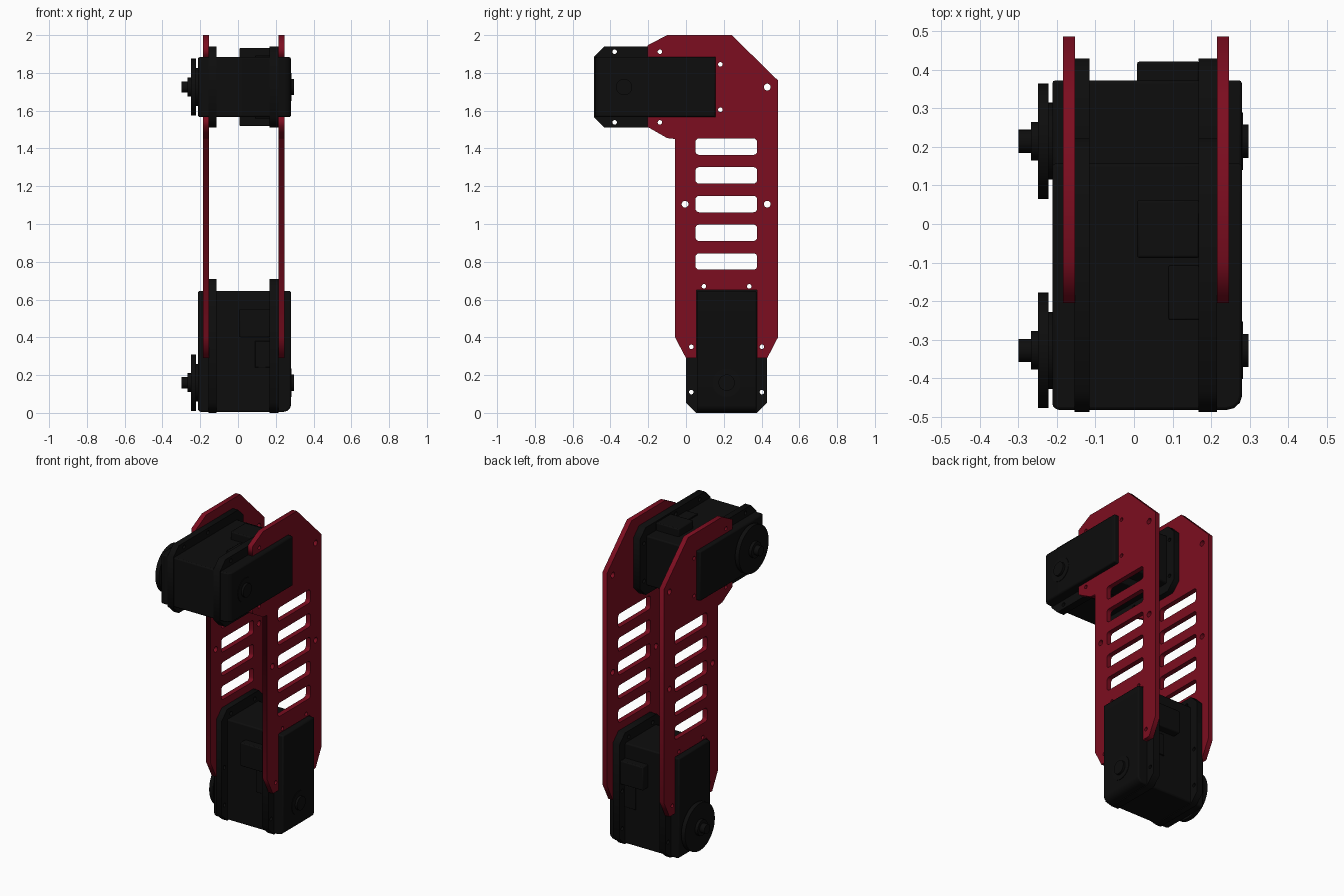
import bpy, bmesh, math
from mathutils import Matrix, Vector

if "Cube" in bpy.data.objects:
    bpy.data.objects.remove(bpy.data.objects["Cube"])


def material(name, rgb):
    m = bpy.data.materials.new(name)
    m.diffuse_color = (*rgb, 1)
    m.use_nodes = True
    m.node_tree.nodes["Principled BSDF"].inputs["Base Color"].default_value = m.diffuse_color
    return m


RED = material("red_metal", (0.2, 0.004, 0.014))
BLACK = material("black_plastic", (0.004, 0.004, 0.004))


def frame(u, v, w, origin):
    """Matrix whose local axes point along u, v, w."""
    m = Matrix((u, v, w)).transposed().to_4x4()
    m.translation = Vector(origin)
    return m


def ring(cx, cy, r, n=20):
    return [(cx + r * math.cos(2 * math.pi * i / n), cy + r * math.sin(2 * math.pi * i / n)) for i in range(n)]


def rounded_slot(x0, x1, y0, y1, r=0.02, n=4):
    pts = []
    corners = [(x1 - r, y1 - r), (x0 + r, y1 - r), (x0 + r, y0 + r), (x1 - r, y0 + r)]
    for k, (cx, cy) in enumerate(corners):
        for i in range(n + 1):
            a = math.pi / 2 * (k + i / n)
            pts.append((cx + r * math.cos(a), cy + r * math.sin(a)))
    return pts


def sheet(name, loops, w0, w1, m, mat):
    """Flat sheet with holes: first loop is the outline, the others are cut out."""
    cu = bpy.data.curves.new(name, 'CURVE')
    cu.dimensions, cu.fill_mode = '2D', 'BOTH'
    cu.extrude = (w1 - w0) / 2
    for loop in loops:
        s = cu.splines.new('POLY')
        s.points.add(len(loop) - 1)
        for p, (x, y) in zip(s.points, loop):
            p.co = (x, y, 0, 1)
        s.use_cyclic_u = True
    ob = bpy.data.objects.new(name, cu)
    bpy.context.collection.objects.link(ob)
    ob.matrix_world = m @ Matrix.Translation((0, 0, (w0 + w1) / 2))
    cu.materials.append(mat)
    bpy.ops.object.select_all(action='DESELECT')
    ob.select_set(True)
    bpy.context.view_layer.objects.active = ob
    bpy.ops.object.convert(target='MESH')


def finish(name, bm, m, bevel=0.0):
    bmesh.ops.recalc_face_normals(bm, faces=bm.faces)
    me = bpy.data.meshes.new(name)
    bm.to_mesh(me)
    bm.free()
    me.materials.append(BLACK)
    ob = bpy.data.objects.new(name, me)
    bpy.context.collection.objects.link(ob)
    ob.matrix_world = m
    if bevel:
        b = ob.modifiers.new("bevel", 'BEVEL')
        b.width, b.segments = bevel, 2
    bpy.ops.object.select_all(action='DESELECT')
    ob.select_set(True)
    bpy.context.view_layer.objects.active = ob
    bpy.ops.object.shade_smooth_by_angle(angle=math.radians(30))


def box(name, u, v, w, m, bevel=0.006):
    bm = bmesh.new()
    bmesh.ops.create_cube(bm, size=1)
    for p in bm.verts:
        p.co = [(a + b) / 2 + c * (b - a) for (a, b), c in zip((u, v, w), p.co)]
    finish(name, bm, m, bevel)


def disc(name, u, r, w0, w1, m, v=0, n=40):
    bm = bmesh.new()
    bmesh.ops.create_cone(bm, cap_ends=True, segments=n, radius1=r, radius2=r, depth=w1 - w0,
                          matrix=Matrix.Translation((u, v, (w0 + w1) / 2)))
    finish(name, bm, m)


def servo(tag, m):
    # main case: side profile (length u, depth w) with a rounded output corner
    prof = [(0.005, -0.20), (0.015, -0.212), (0.645, -0.212), (0.645, 0.28), (0.04, 0.28),
            (0.024, 0.275), (0.01, 0.26), (0.005, 0.24)]
    bm = bmesh.new()
    f = bm.faces.new([bm.verts.new((u, -0.158, w)) for u, w in prof])
    ext = bmesh.ops.extrude_face_region(bm, geom=[f])
    for e in ext['geom']:
        if isinstance(e, bmesh.types.BMVert):
            e.co.y = 0.158
    finish(tag + "_case", bm, m, 0.008)

    # mounting flanges with screw holes
    outline = [(0, -0.16), (0.055, -0.215), (0.655, -0.215), (0.71, -0.16),
               (0.71, 0.16), (0.655, 0.215), (0.055, 0.215), (0, 0.16)]
    holes = [ring(u, s * v, 0.012) for u, v in [(0.11, 0.187), (0.35, 0.187), (0.67, 0.12)] for s in (1, -1)]
    for side, w0, w1 in (("left", -0.155, -0.115), ("right", 0.168, 0.215)):
        sheet(f"{tag}_{side}_flange", [outline] + holes, w0, w1, m, BLACK)

    # raised connector housings on both narrow sides
    for s, side in ((1, "a"), (-1, "b")):
        lo, hi = sorted((s * 0.15, s * 0.207))
        box(f"{tag}_connector_{side}", (0.40, 0.55), (lo, hi), (0.008, 0.17), m)
        lo, hi = sorted((s * 0.15, s * 0.166))
        box(f"{tag}_clip_{side}", (0.24, 0.38), (lo, hi), (0.09, 0.17), m, 0.003)

    # output horn, hub and shaft on the left; idler boss on the right
    axis = 0.16
    disc(tag + "_collar", axis, 0.10, -0.224, -0.205, m)
    disc(tag + "_horn", axis, 0.15, -0.249, -0.222, m, n=48)
    disc(tag + "_hub", axis, 0.05, -0.268, -0.245, m)
    disc(tag + "_shaft", axis, 0.03, -0.30, -0.26, m, n=24)
    disc(tag + "_idler_ring", axis, 0.075, 0.275, 0.283, m)
    disc(tag + "_idler_boss", axis, 0.043, 0.275, 0.297, m)


X, Y, Z = Vector((1, 0, 0)), Vector((0, 1, 0)), Vector((0, 0, 1))
servo("lower_servo", frame(Z, -Y, X, (0, 0.215, 0)))
servo("upper_servo", frame(Y, Z, X, (0, -0.488, 1.725)))

# side plates in (y, z), with open pockets around the servo cases
plate = [(-0.10, 2.0), (0.242, 2.0), (0.487, 1.76), (0.487, 0.40), (0.43, 0.29),
         (0.375, 0.29), (0.375, 0.65), (0.055, 0.65), (0.055, 0.29), (0.0, 0.29),
         (-0.058, 0.40), (-0.058, 1.45), (-0.10, 1.455), (-0.205, 1.515),
         (-0.205, 1.567), (0.157, 1.567), (0.157, 1.883), (-0.205, 1.883), (-0.205, 1.945)]
slots = [rounded_slot(0.05, 0.377, 0.758 + 0.152 * i, 0.845 + 0.152 * i) for i in range(5)]
screws = [ring(y, z, 0.012) for y, z in
          [(-0.138, 1.912), (-0.138, 1.538), (0.182, 1.845), (0.182, 1.605),
           (0.028, 0.35), (0.402, 0.35), (0.095, 0.67), (0.335, 0.67)]]
spacers = [ring(y, z, 0.018) for y, z in [(0.43, 1.725), (0.43, 1.105), (-0.005, 1.105)]]
for side, w0, w1 in (("left", -0.185, -0.153), ("right", 0.215, 0.247)):
    sheet(side + "_plate", [plate] + slots + screws + spacers, w0, w1, frame(Y, Z, X, (0, 0, 0)), RED)
